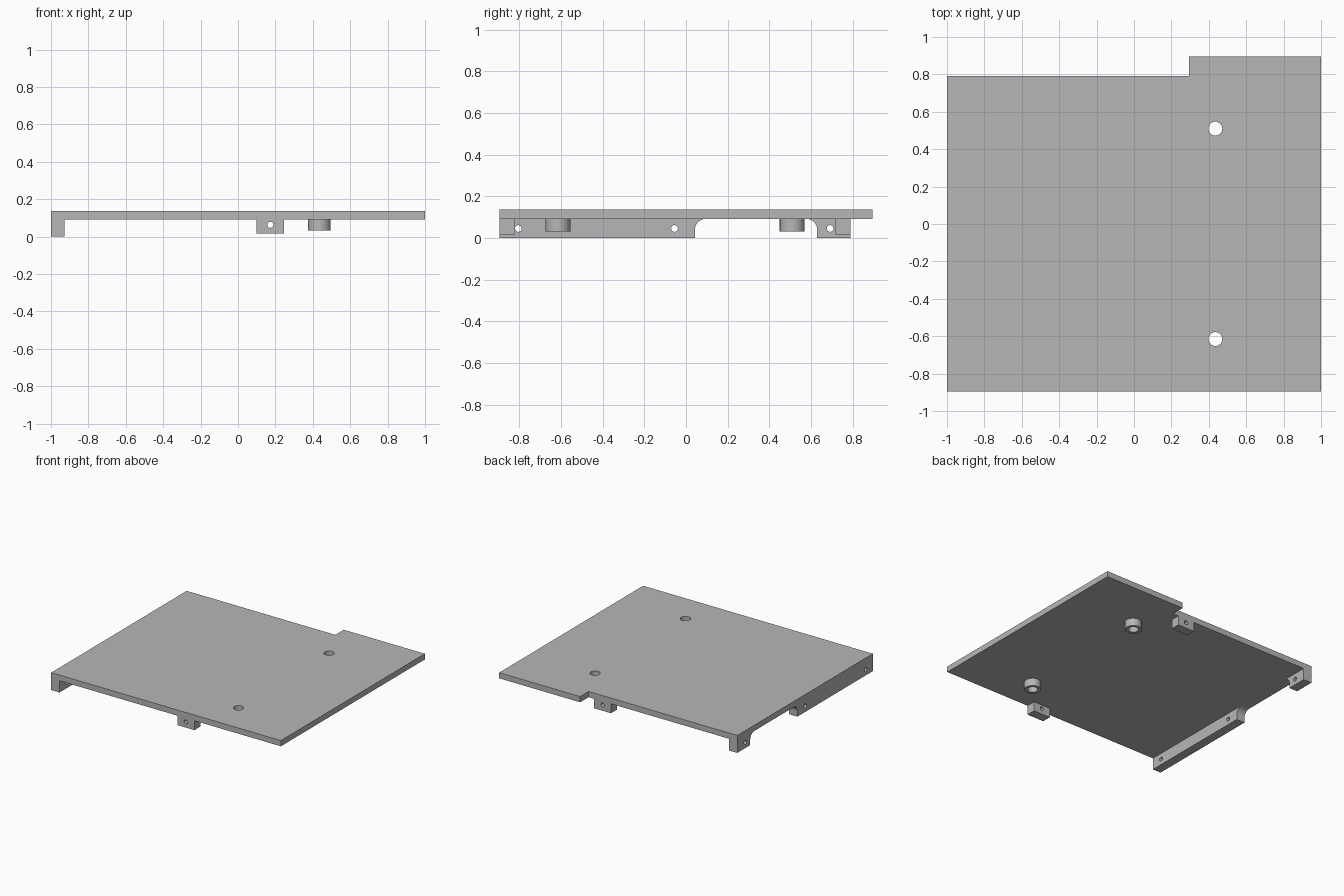
import bpy, bmesh, math
from mathutils import Vector

cube = bpy.data.objects.get("Cube")
if cube:
    bpy.data.objects.remove(cube, do_unlink=True)

grey = bpy.data.materials.new("plain grey")
grey.use_nodes = True
grey.diffuse_color = (0.47, 0.47, 0.47, 1)
grey.node_tree.nodes["Principled BSDF"].inputs["Base Color"].default_value = grey.diffuse_color

HALF_Y, BACK = 0.895, 0.79       # front and rear limits, stepped rear edge
UNDER, TOP = 0.092, 0.137        # underside and top of the plate


def prism(name, outline, offset):
    """Extrude a closed outline of 3D points along an offset."""
    bm = bmesh.new()
    face = bm.faces.new([bm.verts.new(p) for p in outline])
    grown = bmesh.ops.extrude_face_region(bm, geom=[face])["geom"]
    bmesh.ops.translate(bm, vec=offset, verts=[v for v in grown if isinstance(v, bmesh.types.BMVert)])
    bmesh.ops.recalc_face_normals(bm, faces=bm.faces)
    mesh = bpy.data.meshes.new(name)
    bm.to_mesh(mesh)
    bm.free()
    obj = bpy.data.objects.new(name, mesh)
    bpy.context.collection.objects.link(obj)
    mesh.materials.append(grey)
    return obj


def cylinder(name, centre, radius, depth, axis="Z"):
    rotation = Vector((0, 0, 1)).rotation_difference(
        Vector([float(axis == a) for a in "XYZ"])).to_euler()
    bpy.ops.mesh.primitive_cylinder_add(vertices=48, radius=radius, depth=depth,
                                        location=centre, rotation=rotation)
    obj = bpy.context.object
    obj.name = name
    obj.data.materials.append(grey)
    return obj


def drill(obj, centre, radius, axis="Z"):
    """Cut a round hole right through a part."""
    cutter = cylinder("hole_cutter", centre, radius, 0.4, axis)
    mod = obj.modifiers.new("hole", "BOOLEAN")
    mod.operation, mod.solver, mod.object = "DIFFERENCE", "EXACT", cutter
    bpy.context.view_layer.objects.active = obj
    bpy.ops.object.modifier_apply(modifier=mod.name)
    bpy.data.objects.remove(cutter, do_unlink=True)


def smooth(obj):
    bpy.ops.object.select_all(action="DESELECT")
    obj.select_set(True)
    bpy.context.view_layer.objects.active = obj
    bpy.ops.object.shade_smooth_by_angle(angle=math.radians(30))


# Flat plate with a stepped rear edge
corners = [(-1, -HALF_Y), (1, -HALF_Y), (1, HALF_Y), (0.295, HALF_Y), (0.295, BACK), (-1, BACK)]
plate = prism("plate", [(x, y, UNDER) for x, y in corners], (0, 0, TOP - UNDER))

# Hollow round bosses, bored through the plate
for name, y in (("front_boss", -0.615), ("rear_boss", 0.51)):
    boss = cylinder(name, (0.435, y, (0.032 + UNDER) / 2), 0.06, UNDER - 0.032)
    for part in (plate, boss):
        drill(part, (0.435, y, 0.08), 0.037)
    smooth(boss)
smooth(plate)


# Side rails, each with a concave fillet where it meets the plate
def rail(name, outer, inner, holes):
    side = 1 if inner > outer else -1
    r = 0.052
    arc = [math.radians(a) for a in range(0, 91, 6)]
    profile = [(outer, UNDER), (outer, 0), (inner, 0)]
    profile += [(inner + side * r * (1 - math.cos(a)), UNDER - r + r * math.sin(a)) for a in arc]
    obj = prism(name, [(-1, y, z) for y, z in profile], (0.072, 0, 0))
    for y in holes:
        drill(obj, (-0.96, y, 0.046), 0.016, "X")
    smooth(obj)


rail("long_side_rail", -HALF_Y, 0.043, (-0.805, -0.055))
rail("short_side_rail", BACK, 0.63, (0.692,))

# Screw tabs under the front and rear edges
for name, y in (("front_tab", -HALF_Y), ("rear_tab", BACK - 0.073)):
    square = [(0.1, y, 0.018), (0.247, y, 0.018), (0.247, y, UNDER), (0.1, y, UNDER)]
    tab = prism(name, square, (0, 0.073, 0))
    drill(tab, (0.173, y + 0.036, 0.063), 0.016, "Y")
    smooth(tab)
